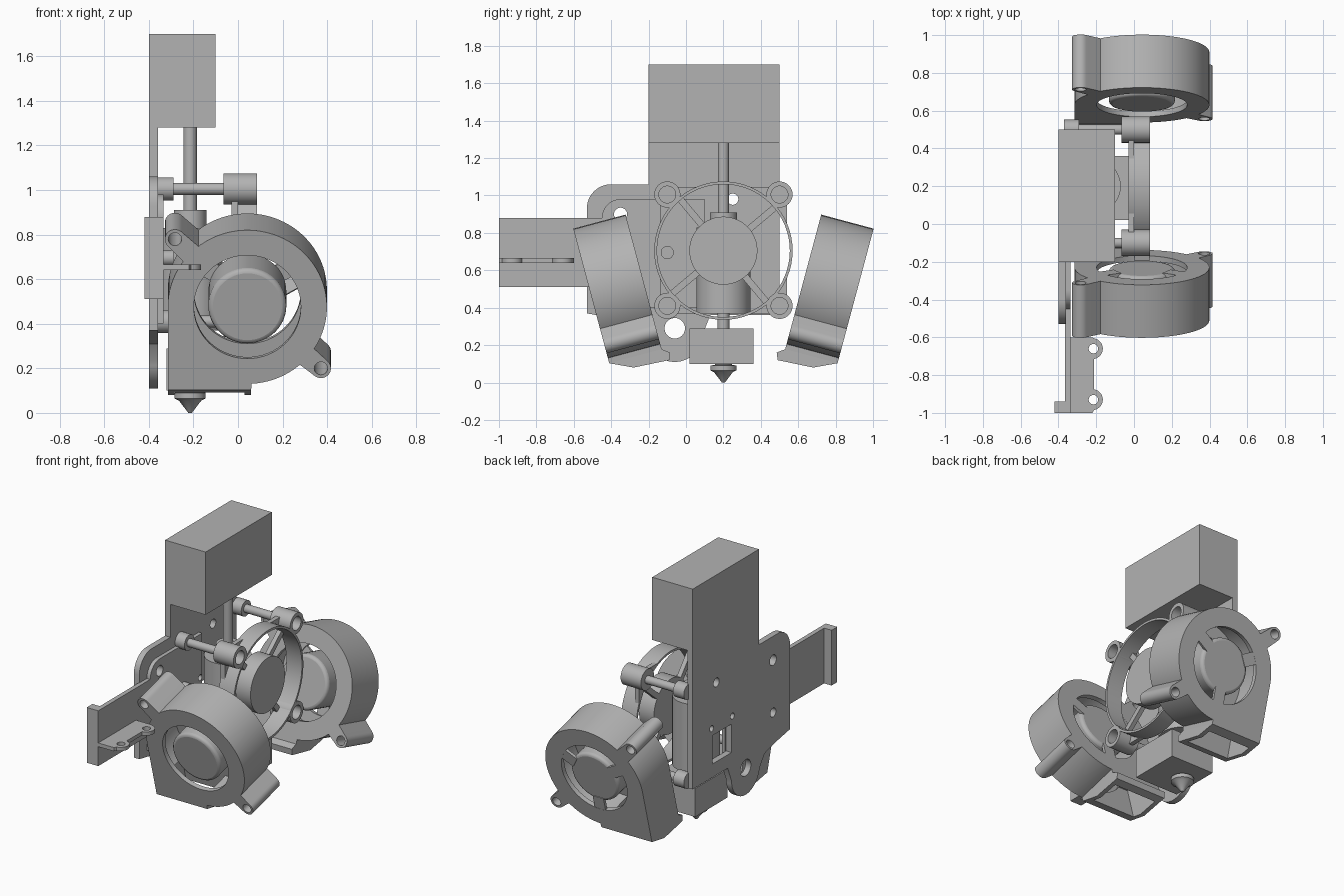
import bpy, bmesh
from math import sin, cos, pi, radians, hypot, atan2
from mathutils import Matrix

cube = bpy.data.objects.get("Cube")
if cube:
    bpy.data.objects.remove(cube)

grey = bpy.data.materials.new("plain grey")
grey.use_nodes = True
colour = (0.45, 0.45, 0.45, 1)
grey.diffuse_color = colour
grey.node_tree.nodes["Principled BSDF"].inputs["Base Color"].default_value = colour

# Profile plane (y, z), extruded along +x
SIDE = Matrix(((0, 0, 1, 0), (1, 0, 0, 0), (0, 1, 0, 0), (0, 0, 0, 1)))
FLAT = Matrix.Identity(4)


def side(x):
    return Matrix.Translation((x, 0, 0)) @ SIDE


def arc(cx, cy, r, a0, a1, n=48):
    angles = [radians(a0 + (a1 - a0) * i / n) for i in range(n + 1)]
    return [(cx + r * cos(a), cy + r * sin(a)) for a in angles]


def circle(cx, cy, r, n=48):
    return arc(cx, cy, r, 0, 360, n)[:-1]


def rect(x0, y0, x1, y1):
    return [(x0, y0), (x1, y0), (x1, y1), (x0, y1)]


def prism(name, points, z0, z1, matrix=FLAT):
    bm = bmesh.new()
    face = bm.faces.new([bm.verts.new((x, y, z0)) for x, y in points])
    new = bmesh.ops.extrude_face_region(bm, geom=[face])["geom"]
    bmesh.ops.translate(bm, vec=(0, 0, z1 - z0),
                        verts=[v for v in new if isinstance(v, bmesh.types.BMVert)])
    bmesh.ops.transform(bm, matrix=matrix, verts=bm.verts)
    return finish(name, bm)


def lathe(name, profile, x, y):
    bm = bmesh.new()
    verts = [bm.verts.new((r, 0, z)) for r, z in profile]
    edges = [bm.edges.new(pair) for pair in zip(verts, verts[1:])]
    bmesh.ops.spin(bm, geom=verts + edges, axis=(0, 0, 1), cent=(0, 0, 0),
                   angle=2 * pi, steps=48)
    bmesh.ops.remove_doubles(bm, verts=bm.verts, dist=0.0001)
    bmesh.ops.translate(bm, vec=(x, y, 0), verts=bm.verts)
    return finish(name, bm)


def finish(name, bm):
    bmesh.ops.recalc_face_normals(bm, faces=bm.faces)
    mesh = bpy.data.meshes.new(name)
    bm.to_mesh(mesh)
    bm.free()
    mesh.materials.append(grey)
    obj = bpy.data.objects.new(name, mesh)
    bpy.context.collection.objects.link(obj)
    return obj


def cut(obj, points, z0, z1, matrix=FLAT):
    cutter = prism("cutter", points, z0, z1, matrix)
    mod = obj.modifiers.new("cut", "BOOLEAN")
    mod.operation, mod.solver, mod.object = "DIFFERENCE", "EXACT", cutter
    bpy.context.view_layer.objects.active = obj
    bpy.ops.object.modifier_apply(modifier=mod.name)
    bpy.data.objects.remove(cutter)


def box(name, x0, x1, y0, y1, z0, z1):
    return prism(name, rect(x0, y0, x1, y1), z0, z1)


# Motor block and back plate
box("motor_block", -0.4, -0.1, -0.2, 0.5, 1.28, 1.7)
outline = ([(0.5, 1.28), (-0.2, 1.28), (-0.2, 1.06)] + arc(-0.4, 0.93, 0.13, 90, 180, 12)
           + [(-0.53, 0.37), (-0.37, 0.34), (-0.26, 0.31)]
           + arc(-0.06, 0.26, 0.15, 190, 360, 20) + [(0.13, 0.36), (0.5, 0.36)])
plate = prism("back_plate", outline, -0.4, -0.36, SIDE)
mount = prism("mount_plate", [(0.1, 0.4), (0.1, 0.98)] + arc(-0.35, 0.88, 0.1, 90, 180, 12)
              + [(-0.45, 0.4)], -0.36, -0.335, SIDE)
for y, z, r in ((-0.35, 0.9, 0.035), (-0.35, 0.55, 0.03), (0.25, 0.98, 0.03),
                (0.08, 0.69, 0.02), (0.3, 0.69, 0.02), (-0.06, 0.29, 0.055)):
    for part in (plate, mount):
        cut(part, circle(y, z, r, 24), -0.5, -0.3, SIDE)
cut(plate, rect(0.09, 0.45, 0.29, 0.64), -0.5, -0.3, SIDE)
prism("plate_bolt", circle(-0.1, 0.695, 0.035, 24), -0.36, -0.29, SIDE)

# Side arm with flange and drilled tab
box("arm_plate", -0.365, -0.335, -1, -0.4, 0.51, 0.88)
box("arm_flange", -0.42, -0.335, -1, -0.94, 0.51, 0.88)
tab = [(-0.335, -1), (-0.22, -1)]
for y in (-0.93, -0.66):
    tab += arc(-0.22, y, 0.055, -80, 80, 16)
tab += [(-0.22, -0.6), (-0.335, -0.6)]
tab = prism("arm_tab", tab, 0.64, 0.665)
for y in (-0.93, -0.66):
    cut(tab, circle(-0.215, y, 0.025, 24), 0.5, 0.8)

# Hot end: feed tube, heat sink, heater block, nozzle
lathe("feed_tube", [(0, 0.85), (0.03, 0.85), (0.03, 1.29), (0, 1.29)], -0.215, 0.2)
lathe("heat_sink", [(0, 0.28), (0.032, 0.28), (0.032, 0.37), (0.145, 0.37), (0.145, 0.83),
                    (0.073, 0.83), (0.073, 0.91), (0, 0.91)], -0.215, 0.2)
box("heater_block", -0.32, 0, 0.02, 0.36, 0.1, 0.29)
lathe("nozzle", [(0, 0.11), (0.045, 0.11), (0.045, 0.095), (0.07, 0.09), (0.07, 0.065),
                 (0.05, 0.055), (0.008, 0), (0, 0)], -0.215, 0.2)

# Axial fan: ring, thin frame, hub, spokes, corner bosses and standoffs
CY, CZ = 0.2, 0.705
ring = prism("fan_ring", circle(CY, CZ, 0.37, 64), -0.03, 0.085, SIDE)
frame = prism("fan_frame", rect(-0.14, 0.365, 0.54, 1.045), -0.03, 0, SIDE)
for part in (ring, frame):
    cut(part, circle(CY, CZ, 0.355, 64), -0.2, 0.2, SIDE)
prism("fan_hub", circle(CY, CZ, 0.182), -0.03, 0.08, SIDE)
for k in range(4):
    turn = Matrix.Rotation(radians(40 + 90 * k), 4, "Z")
    prism("fan_spoke", rect(0.16, -0.018, 0.36, 0.018), -0.03, 0,
          SIDE @ Matrix.Translation((CY, CZ, 0)) @ turn)
for y in (-0.1, 0.5):
    for z in (0.41, 1.005):
        boss = prism("fan_boss", circle(y, z, 0.07, 32), -0.065, 0.085, SIDE)
        cut(boss, circle(y, z, 0.045, 32), 0.0, 0.2, SIDE)
        cut(frame, circle(y, z, 0.045, 32), -0.005, 0.2, SIDE)
        prism("standoff_rod", circle(y, z, 0.027, 24), -0.3, -0.05, SIDE)
        prism("standoff_collar", circle(y, z, 0.052, 32), -0.37, -0.29, SIDE)


# Blowers: scroll housing, outlet duct, ears, hub and spokes
def blower(name, matrix, spoke_back):
    depth, r = 0.29, 0.357
    body = prism(name + "_housing", arc(0, 0, r, -87, 180, 64)
                 + [(-r, -0.385), (0.017, -0.385)], -depth, 0)
    # duct cross-section in (v, -t), extruded along x
    duct = prism(name + "_duct", [(-0.385, 0), (-0.441, -0.12), (-0.452, -0.314),
                                  (-0.414, -0.329), (-0.385, -depth)], -r, 0.017, SIDE)
    cut(body, circle(0, 0, 0.325, 64), -0.26, -0.03)
    cut(body, circle(0, 0, 0.24, 64), -0.5, 0.2)
    for part in (body, duct):
        cut(part, rect(-0.327, -0.5, -0.013, -0.2), -0.26, -0.06)
    parts = [body, duct]
    for x, v in ((-0.325, 0.315), (0.33, -0.285)):
        d, turn = hypot(x, v), Matrix.Rotation(atan2(v, x), 4, "Z")
        ear = prism(name + "_ear", [(0.335, -0.05)] + arc(d, 0, 0.045, -90, 90, 16)
                    + [(0.335, 0.05)], -depth, 0, turn)
        cut(ear, circle(d, 0, 0.03, 24), -0.5, 0.2, turn)
        parts.append(ear)
    parts.append(prism(name + "_hub", circle(0, 0, 0.175), -depth + 0.005, -0.005))
    bevel = parts[-1].modifiers.new("rounded rim", "BEVEL")
    bevel.width, bevel.segments, bevel.limit_method = 0.02, 3, "ANGLE"
    z = -depth if spoke_back else -0.02
    for k in range(3):
        turn = Matrix.Rotation(radians(30 + 120 * k), 4, "Z")
        parts.append(prism(name + "_spoke", rect(0.15, -0.04, 0.26, 0.04),
                           z + 0.001, z + 0.019, turn))
    for part in parts:
        part.data.transform(matrix)
        if matrix.determinant() < 0:
            part.data.flip_normals()


place = Matrix.Translation((0.042, -0.51, 0.475)) @ Matrix.Rotation(radians(105), 4, "X")
mirror = Matrix.Translation((0, 0.4, 0)) @ Matrix.Diagonal((1, -1, 1, 1))
blower("front_blower", place, True)
blower("back_blower", mirror @ place, False)

# Smooth round surfaces, keep edges sharp
bpy.ops.object.select_all(action="DESELECT")
for obj in bpy.context.collection.objects:
    if obj.type == "MESH":
        obj.select_set(True)
        bpy.context.view_layer.objects.active = obj
bpy.ops.object.shade_smooth_by_angle(angle=radians(30))
